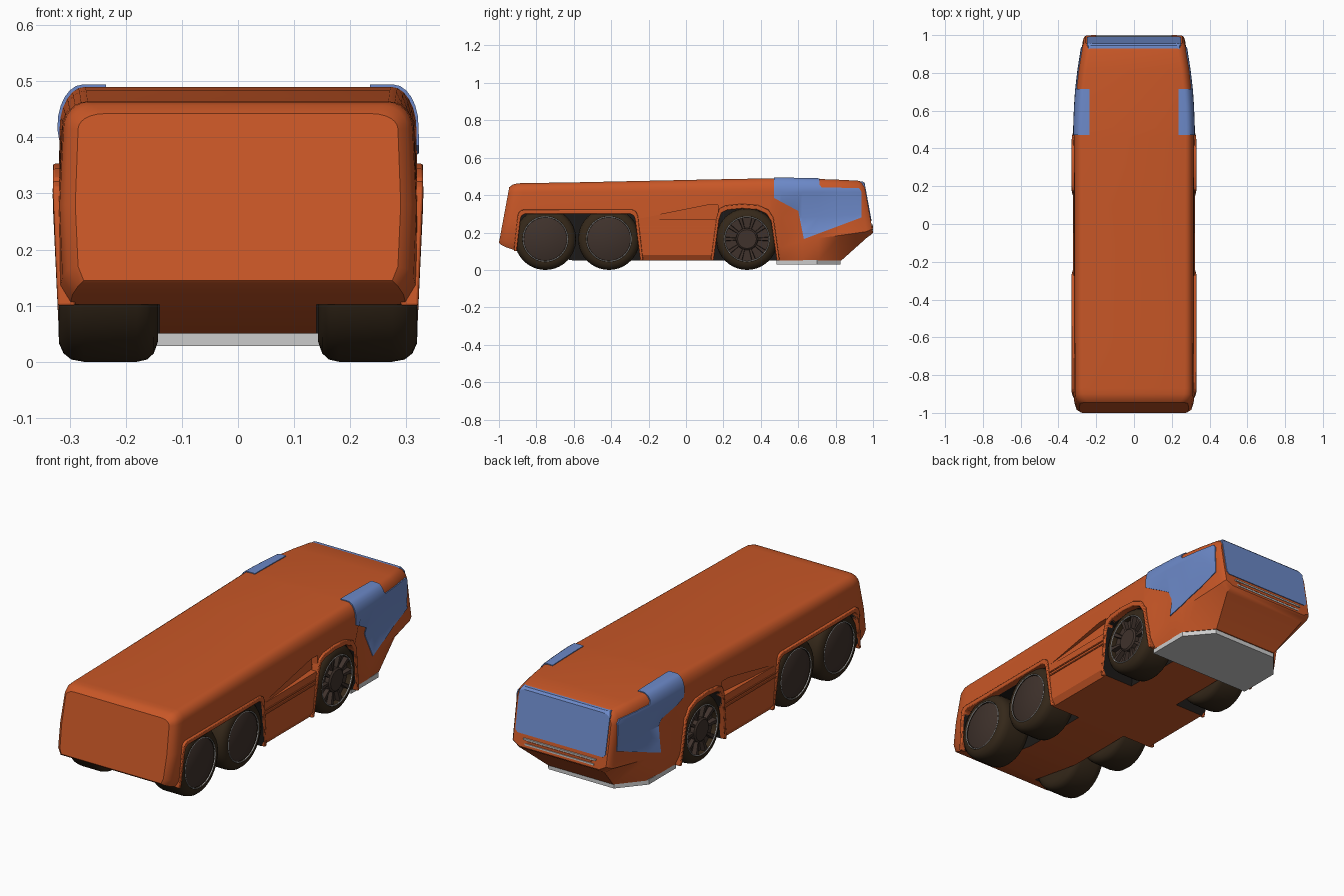
import bpy, bmesh, math
from math import sin, cos, pi

if "Cube" in bpy.data.objects:
    bpy.data.objects.remove(bpy.data.objects["Cube"])


def material(name, rgb):
    m = bpy.data.materials.new(name)
    m.diffuse_color = (*rgb, 1)
    m.use_nodes = True
    m.node_tree.nodes["Principled BSDF"].inputs["Base Color"].default_value = m.diffuse_color
    return m


ORANGE = material("orange_paint", (0.58, 0.095, 0.02))
GLASS = material("blue_glass", (0.15, 0.25, 0.58))
BLACK = material("dark_lining", (0.012, 0.01, 0.009))
TYRE = material("tyre_rubber", (0.035, 0.021, 0.01))
HUB = material("hub_brown", (0.05, 0.032, 0.025))


def loft(name, rings, mat=None, angle=35):
    """Closed skin through rings of 3D points, capped at both ends."""
    bm = bmesh.new()
    vs = [[bm.verts.new(p) for p in r] for r in rings]
    n = len(vs[0])
    for a, b in zip(vs, vs[1:]):
        for i in range(n):
            j = (i + 1) % n
            bm.faces.new((a[i], a[j], b[j], b[i]))
    bm.faces.new(vs[0])
    bm.faces.new(vs[-1])
    bmesh.ops.recalc_face_normals(bm, faces=bm.faces)
    me = bpy.data.meshes.new(name)
    bm.to_mesh(me)
    bm.free()
    ob = bpy.data.objects.new(name, me)
    bpy.context.collection.objects.link(ob)
    if mat:
        me.materials.append(mat)
    smooth(ob, angle)
    return ob


def smooth(ob, angle):
    bpy.ops.object.select_all(action='DESELECT')
    bpy.context.view_layer.objects.active = ob
    ob.select_set(True)
    bpy.ops.object.shade_smooth_by_angle(angle=math.radians(angle))


def boolean(ob, cutter, op):
    mod = ob.modifiers.new("cut", 'BOOLEAN')
    mod.operation, mod.object, mod.solver = op, cutter, 'EXACT'
    mod.material_mode = 'TRANSFER'
    bpy.context.view_layer.objects.active = ob
    bpy.ops.object.modifier_apply(modifier=mod.name)
    bpy.data.objects.remove(cutter)
    smooth(ob, 30)


def side_prism(name, poly, s, x_in, x_out, mat):
    """Side-view (y, z) outline extruded along x; x limits are functions of (y, z)."""
    return loft(name, [[(s * f(y, z), y, z) for y, z in poly] for f in (x_in, x_out)], mat)


def const(v):
    return lambda y, z: v


# Body stations: y bottom, y top, z bottom, half width bottom,
# z/width of lower side, z/width of middle side, shoulder width, z top
STATIONS = [
    (-1.0, -.945, .145, .275, .17, .285, .28, .29, .285, .442),
    (-.99, -.925, .135, .285, .165, .303, .28, .308, .302, .457),
    (-.96, -.90, .12, .295, .15, .313, .28, .318, .311, .463),
    (-.90, -.87, .10, .30, .13, .318, .28, .32, .313, .464),
    (-.60, -.60, .05, .30, .08, .318, .28, .32, .314, .468),
    (.10, .10, .05, .30, .08, .318, .28, .32, .316, .483),
    (.46, .46, .05, .30, .08, .318, .28, .32, .318, .490),
    (.51, .51, .05, .285, .12, .308, .28, .295, .318, .490),
    (.62, .62, .05, .285, .155, .303, .28, .268, .314, .488),
    (.71, .71, .05, .28, .17, .298, .285, .265, .308, .486),
    (.83, .82, .05, .18, .185, .288, .29, .272, .295, .482),
    (.97, .92, .175, .23, .205, .272, .30, .272, .277, .477),
    (.992, .94, .19, .225, .215, .265, .30, .266, .268, .471),
    (1.0, .952, .20, .22, .22, .256, .30, .258, .258, .46),
]


def body_rings(g=0):
    rings = []
    for yb, yt, zb, wb, zl, wl, zm, wm, ws, zt in STATIONS:
        half = [(wb, zb), (wl + g, zl), (wm + g, zm), (ws + g, .415)]
        for i in range(1, 7):
            a = i * pi / 12
            half.append((ws + g - .045 * (1 - cos(a)), zt + g - (zt - .415) * (1 - sin(a))))
        pts = half + [(-x, z) for x, z in reversed(half)]
        rings.append([(x, yb + (yt - yb) * (z - zb) / (zt - zb) + (g if yb > .9 else 0), z)
                      for x, z in pts])
    return rings


body = loft("body", body_rings(), ORANGE, 30)

ARCHES = {
    "front": [(.148, .05), (.178, .27), (.19, .305), (.22, .32), (.30, .328), (.38, .322),
              (.43, .30), (.455, .26), (.485, .05)],
    "rear": [(-.905, .10), (-.885, .27), (-.878, .29), (-.86, .30), (-.30, .30),
             (-.28, .29), (-.272, .27), (-.245, .05)],
}
WINDOW = [(.47, .55), (.47, .385), (.60, .315), (.63, .165), (.937, .28), (.937, .42),
          (.925, .437), (.725, .442), (.715, .455), (.715, .55)]

for s, side in ((1, "right"), (-1, "left")):
    # Tapering scoop between the axles
    scoop = side_prism("scoop_cutter", [(-.27, .27), (.17, .272), (.17, .348), (.12, .348)], s,
                       lambda y, z: .322 - .035 * (y + .27) / .44, const(.4), ORANGE)
    boolean(body, scoop, 'DIFFERENCE')
    for end, path in ARCHES.items():
        # Dark wheel well
        well = [(path[0][0], -.05)] + path + [(path[-1][0], -.05)]
        boolean(body, side_prism("well_cutter", well, s, const(.14), const(.45), BLACK), 'DIFFERENCE')
        # Raised arch lip around the well
        yc = (path[0][0] + path[-1][0]) / 2
        k = 1 + .016 / abs(path[0][0] - yc)
        outer = [(yc + (y - yc) * k, z + .022 * max(0, (z - .1) / .2)) for y, z in path]
        lip = side_prism(f"{end}_arch_lip_{side}", path + outer[::-1], s, const(.29),
                         lambda y, z: min(.33, .317 + .045 * z), ORANGE)
        bev = lip.modifiers.new("soft_edge", 'BEVEL')
        bev.width, bev.segments = .004, 2

    # Side window that wraps onto the roof
    window = loft(f"side_window_{side}", body_rings(.004), GLASS, 30)
    boolean(window, side_prism("window_cutter", WINDOW, s, const(.235), const(.45), GLASS), 'INTERSECT')

    # Skirt trim lines
    for z in (.212, .23):
        side_prism(f"skirt_trim_{side}", [(-.255, z), (.15, z), (.15, z + .006), (-.255, z + .006)],
                   s, const(.31), const(.324), ORANGE)

# Windshield
shield = loft("windshield", body_rings(.004), GLASS, 30)
outline = [(.235, .262), (.248, .275), (.25, .455), (.24, .474)]
outline += [(-x, z) for x, z in reversed(outline)]
boolean(shield, loft("shield_cutter", [[(x, y, z) for x, z in outline] for y in (.925, 1.1)], GLASS),
        'INTERSECT')

# Light bars under the windshield
for z, w in ((.212, .19), (.236, .20)):
    loft("light_bar", [[(x, y, h) for x, h in ((-w, z), (w, z), (w, z + .008), (-w, z + .008))]
                       for y in (.97, 1.0)])
loft("bumper_insert", [[(x, y, h) for x, h in ((-.17, .222), (.17, .222), (.18, .234), (-.18, .234))]
                       for y in (.97, .999)], ORANGE)

# Skid plate under the cab
plate = [(.285, .485), (.285, .70), (.18, .825)]
plate += [(-x, y) for x, y in reversed(plate)]
loft("skid_plate", [[(x, y, z) for x, y in plate] for z in (.028, .052)])


def lathe(name, profile, s, y, mat, n=40):
    """Profile of (x, radius) turned around the axle."""
    return loft(name, [[(s * x, y + r * cos(2 * pi * i / n), .165 + r * sin(2 * pi * i / n))
                        for i in range(n)] for x, r in profile], mat)


TYRE_PROFILE = [(.145, .09), (.143, .13), (.15, .15), (.162, .161), (.18, .165), (.275, .165),
                (.297, .161), (.311, .15), (.319, .132), (.319, .122), (.285, .117)]

for s, side in ((1, "right"), (-1, "left")):
    for axle, y in (("rear", -.752), ("middle", -.412), ("front", .326)):
        tag = f"{axle}_{side}"
        lathe(f"tyre_{tag}", TYRE_PROFILE, s, y, TYRE)
        bpy.ops.mesh.primitive_torus_add(major_radius=.119, minor_radius=.0025, major_segments=40,
                                         minor_segments=6, location=(s * .318, y, .165),
                                         rotation=(0, pi / 2, 0))
        bpy.context.object.name = f"rim_ring_{tag}"
        smooth(bpy.context.object, 60)
        if axle != "front":
            # Flat disc cover
            lathe(f"wheel_cover_{tag}", [(.28, .116), (.314, .116), (.318, .11)], s, y, HUB)
            continue
        # Spoked front wheel
        lathe(f"hub_{tag}", [(.27, .06), (.312, .058), (.318, .05)], s, y, HUB)
        lathe(f"rim_back_{tag}", [(.27, .116), (.292, .116)], s, y, HUB)
        for i in range(10):
            a = 2 * pi * i / 10
            rings = []
            for r, w, top in ((.05, .007, .310), (.118, .013, .316)):
                rings.append([(s * x, y + r * cos(a) - t * sin(a), .165 + r * sin(a) + t * cos(a))
                              for x, t in ((.28, -w), (.28, w), (top, w * .7), (top, -w * .7))])
            loft(f"spoke_{tag}", rings, HUB)
